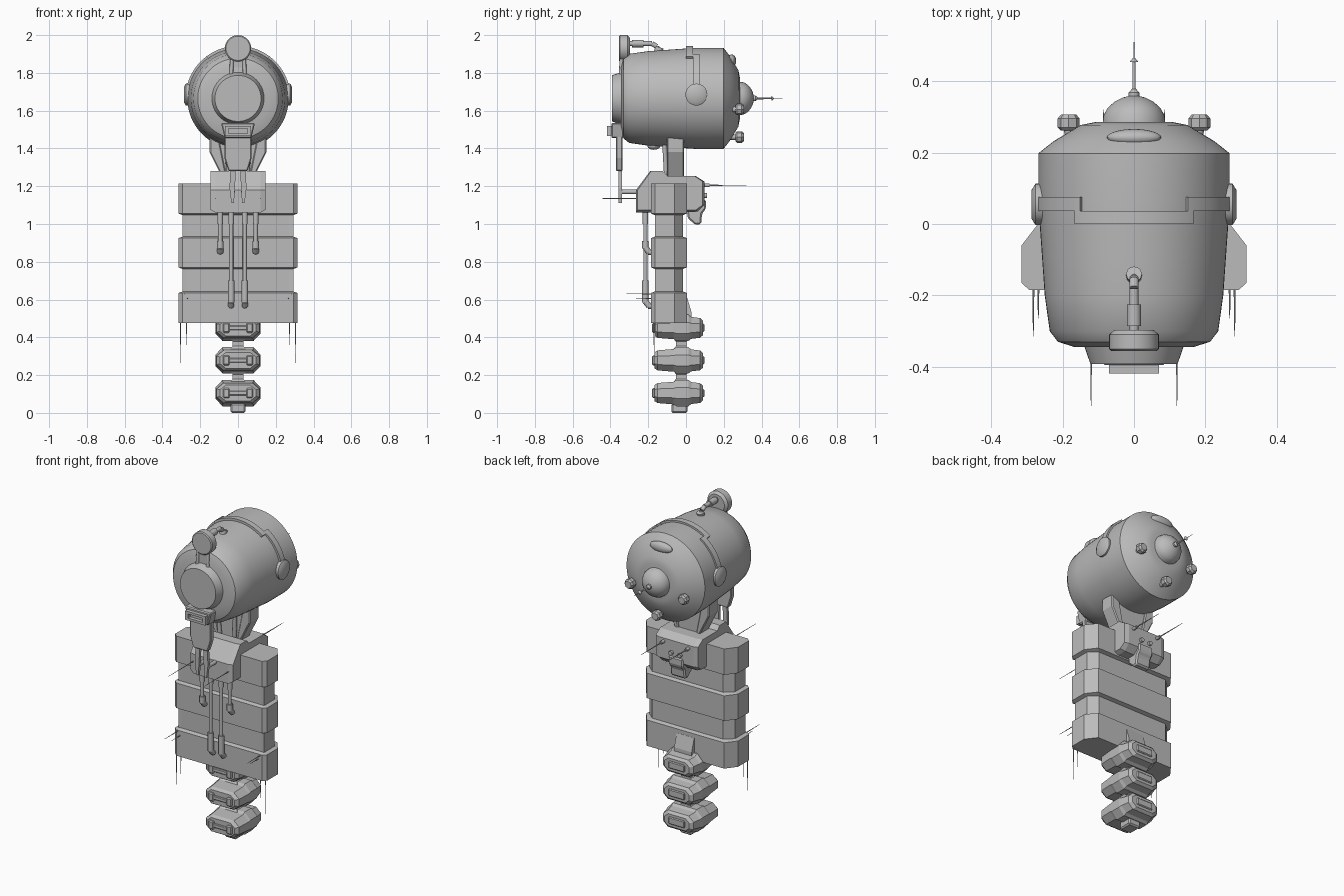
import bpy, bmesh, math
from mathutils import Vector

if "Cube" in bpy.data.objects:
    bpy.data.objects.remove(bpy.data.objects["Cube"])

mat = bpy.data.materials.new("metal grey")
mat.diffuse_color = (0.5, 0.5, 0.5, 1)
mat.use_nodes = True
mat.node_tree.nodes["Principled BSDF"].inputs["Base Color"].default_value = mat.diffuse_color


def finish(name, bm, smooth=False):
    bmesh.ops.recalc_face_normals(bm, faces=bm.faces)
    me = bpy.data.meshes.new(name)
    bm.to_mesh(me)
    bm.free()
    me.materials.append(mat)
    if smooth:
        me.polygons.foreach_set("use_smooth", [True] * len(me.polygons))
        me.set_sharp_from_angle(angle=math.radians(32))
    ob = bpy.data.objects.new(name, me)
    bpy.context.collection.objects.link(ob)
    return ob


def loft(name, rings, smooth=False):
    bm = bmesh.new()
    vs = [[bm.verts.new(p) for p in r] for r in rings]
    n = len(vs[0])
    for a, b in zip(vs, vs[1:]):
        for i in range(n):
            bm.faces.new((a[i], a[(i + 1) % n], b[(i + 1) % n], b[i]))
    bm.faces.new(vs[0])
    bm.faces.new(vs[-1])
    return finish(name, bm, smooth)


def prism(name, axis, pts, lo, hi, bevel=0):
    place = {"x": lambda a, b, c: (c, a, b), "y": lambda a, b, c: (a, c, b),
             "z": lambda a, b, c: (a, b, c)}[axis]
    ob = loft(name, [[place(a, b, c) for a, b in pts] for c in (lo, hi)])
    if bevel:
        m = ob.modifiers.new("bevel", "BEVEL")
        m.width, m.segments = bevel, 1
    return ob


def box(name, x0, x1, y0, y1, z0, z1, bevel=0):
    return prism(name, "z", [(x0, y0), (x1, y0), (x1, y1), (x0, y1)], z0, z1, bevel)


def mirrored(pts):
    return pts + [(-a, b) for a, b in reversed(pts)]


def lathe(name, prof, x=0, z=0, n=64):
    """Turn (y, radius) profile about an axis along y."""
    return loft(name, [[(x + r * math.cos(2 * math.pi * i / n), y,
                         z + r * math.sin(2 * math.pi * i / n)) for i in range(n)]
                       for y, r in prof], n > 8)


def rod(name, a, b, r0, r1=None, n=12):
    a, b = Vector(a), Vector(b)
    q = (b - a).to_track_quat("Z", "Y")
    rings = []
    for c, r in ((a, r0), (b, r0 if r1 is None else r1)):
        rings.append([c + q @ Vector((r * math.cos(2 * math.pi * i / n),
                                      r * math.sin(2 * math.pi * i / n), 0)) for i in range(n)])
    return loft(name, rings, n > 8)


def ellipsoid(name, c, s):
    bm = bmesh.new()
    bmesh.ops.create_uvsphere(bm, u_segments=24, v_segments=12, radius=1)
    for v in bm.verts:
        v.co = Vector([c[i] + v.co[i] * s[i] for i in range(3)])
    return finish(name, bm, True)


# barrel head, front lens plate and rear dome
HZ = 1.665
lathe("head_barrel", [(-.345, .165), (-.33, .213), (-.30, .236), (-.2, .25), (-.1, .257), (0, .264),
                      (.06, .268), (.198, .268), (.232, .225), (.277, .15), (.285, .11)], 0, HZ)
lathe("face_plate", [(-.392, .122), (-.375, .128), (-.34, .14)], 0, HZ)
lathe("rear_dome", [(.28, .088), (.305, .085), (.325, .074), (.342, .055), (.354, .032), (.36, .008)], 0, HZ)
lathe("antenna_knob", [(.35, .015), (.368, .015), (.378, .006)], 0, HZ, 12)
rod("antenna_rod", (0, .37, HZ), (0, .46, HZ), .005, .004)
rod("antenna_cone", (0, .453, HZ), (0, .465, HZ), .013, .003)
rod("antenna_tip", (0, .46, HZ), (0, .51, HZ), .002, .001, 6)
ellipsoid("rear_blister", (0, .242, HZ + .2), (.076, .024, .032))
ellipsoid("belly_bump", (0, -.17, HZ - .25), (.03, .035, .022))


# stepped strap over the head, ending in ear discs
def strap(name, y0, y1, a0, a1):
    rings = []
    for i in range(17):
        a = math.radians(a0 + (a1 - a0) * i / 16)
        rings.append([(r * math.sin(a), y, HZ + r * math.cos(a))
                      for r, y in ((.255, y0), (.278, y0), (.278, y1), (.255, y1))])
    loft(name, rings, True)


strap("strap_top", 0, .036, -36, 36)
for s in (-1, 1):
    strap("strap_step", 0, .075, 33 * s, 37 * s)
    strap("strap_side", .036, .075, 36 * s, 80 * s)
    rod("ear_disc", (.25 * s, .055, 1.685), (.276 * s, .055, 1.685), .058, n=32)
    rod("ear_cap", (.276 * s, .055, 1.685), (.287 * s, .055, 1.685), .058, .04, n=32)

# rear thruster knobs
for x, z in ((-.183, 1.607), (.183, 1.607), (0, 1.46)):
    rod("knob_stem", (x * .95, .23, z), (x, .27, z), .015)
    lathe("knob", [(.262, .022), (.27, .031), (.295, .031), (.306, .022)], x, z, 8)

# lamp on top with its hose
lathe("lamp", [(-.355, .064), (-.35, .07), (-.31, .07), (-.297, .055)], 0, 1.93, 32)
prism("lamp_neck", "y", mirrored([(.026, 1.76), (.03, 1.89)]), -.345, -.29)
for s in (-1, 1):
    rod("lamp_rail", (.032 * s, -.34, 1.89), (.037 * s, -.348, 1.76), .01)
path = [(0, -.3, 1.955), (0, -.18, 1.955), (0, -.155, 1.94), (0, -.145, 1.90)]
for a, b in zip(path, path[1:]):
    rod("lamp_hose", a, b, .013)
rod("hose_sleeve", (0, -.285, 1.955), (0, -.225, 1.955), .02)
rod("hose_socket", (0, -.15, 1.90), (0, -.14, 1.935), .022)

# chin box, hanging plate and prongs
prism("chin_box", "y", mirrored([(.07, 1.455), (.09, 1.535)]), -.395, -.33, .006)
box("chin_frame_top", -.07, .07, -.418, -.39, 1.505, 1.52)
box("chin_frame_bottom", -.07, .07, -.418, -.39, 1.465, 1.48)
for s in (-1, 1):
    box("chin_frame_side", s * .06 - .01, s * .06 + .01, -.418, -.39, 1.465, 1.52)
prism("chin_plate", "y", mirrored([(.05, 1.28), (.072, 1.35), (.072, 1.465)]), -.37, -.337, .005)
for s in (-1, 1):
    prism("prong", "y", [(s * x, z) for x, z in ((.012, 1.29), (.04, 1.29), (.045, 1.19),
                                                   (.035, 1.11), (.022, 1.11), (.016, 1.19))], -.358, -.34)
    rod("prong_link", (.028 * s, -.35, 1.17), (.028 * s, -.25, 1.17), .012)

# neck yoke
prism("neck_core", "y", mirrored([(.07, 1.2), (.075, 1.29), (.105, 1.43)]), -.095, -.02)
for s in (-1, 1):
    prism("neck_arm", "y", [(s * x, z) for x, z in ((.06, 1.25), (.085, 1.25), (.15, 1.38),
                                                      (.15, 1.46), (.1, 1.45))], -.1, -.01, .006)
    rod("neck_strut", (.05 * s, -.105, 1.26), (.06 * s, -.115, 1.44), .012)


# collar block and rear hanger
def collar_ring(x):
    return [(x, y, z) for y, z in ((-.265, 1.06), (-.265, 1.18), (-.19, 1.28), (-.125, 1.28), (-.1, 1.255),
                                   (.05, 1.255), (.097, 1.225), (.097, 1.1), (.06, 1.065))]


def collar_inner(x):
    return [(x, y * .95 - .004, max(1.075, min(z, 1.28))) for _, y, z in collar_ring(0)]


loft("collar_block", [collar_inner(-.145), collar_ring(-.118), collar_ring(.118), collar_inner(.145)])
prism("rear_hanger", "x", [(.0, 1.1), (.105, 1.13), (.105, 1.08), (.085, 1.055), (.08, 1.0), (.05, .995), (.01, 1.03)],
      -.05, .05, .008)
for s in (-1, 1):
    rod("collar_stud", (.085 * s, .09, 1.205), (.085 * s, .125, 1.205), .01)
    rod("collar_rear_spike", (.085 * s, .12, 1.205), (.085 * s, .32, 1.205), .004, .001, 6)
    rod("collar_front_spike", (.12 * s, -.25, 1.135), (.12 * s, -.51, 1.135), .003, .001, 6)
    rod("hanger_stud", (.03 * s, .08, 1.15), (.03 * s, .112, 1.15), .013)


# chest slab with three raised bands
def slab_ring(z, d):
    return [(x, y, z) for x, y in mirrored([(.265 - d, .005 - d), (.315 - d, -.06), (.315 - d, -.165),
                                            (.293 - d, -.185 + d)])]


steps = []
for lo, hi in ((.475, .635), (.77, .925), (1.055, 1.215)):
    steps += [(lo - .008, .022), (lo, 0), (hi, 0), (hi + .008, .022)]
loft("chest_slab", [slab_ring(z, d) for z, d in steps[1:-1]])
prism("slab_rear_wedge", "x", [(-.02, .61), (.006, .61), (.03, .53), (.03, .45), (-.02, .45)], -.06, .06)
for s in (-1, 1):
    rod("slab_long_spike", (.305 * s, -.165, .48), (.305 * s, -.165, .265), .003, .001, 6)
    rod("slab_short_spike", (.272 * s, -.17, .48), (.272 * s, -.17, .36), .003, .001, 6)
    rod("slab_front_spike", (.282 * s, -.18, .63), (.282 * s, -.315, .63), .003, .001, 6)
    rod("slab_front_spike", (.268 * s, -.18, .605), (.268 * s, -.265, .605), .003, .001, 6)

# hanging hoses on the front
for s in (-1, 1):
    for x, bottom, sleeve in ((.036, .565, .70), (.094, .85, .91)):
        y = -.215
        rod("hose", (x * s, y, 1.08), (x * s, y, bottom + .02), .011)
        rod("hose_sleeve", (x * s, y, sleeve), (x * s, y, bottom + .02), .017)
        rod("hose_bend", (x * s, y, bottom + .025), (x * s, y + .02, bottom), .016)
        rod("hose_foot", (x * s, y + .015, bottom), (x * s, -.16, bottom), .014)
        rod("hose_collar", (x * s, y, 1.07), (x * s, y, 1.0), .015)


# three tail vertebrae with connectors
def bone_ring(cz, y, w, h):
    pts = mirrored([(w * .68, -h), (w, -h * .42), (w, h * .42), (w * .68, h)])
    return [(x, y, cz + z) for x, z in pts]


for cz in (.105, .278, .45):
    loft("vertebra", [bone_ring(cz, *r) for r in
                      ((-.168, .095, .042), (-.15, .113, .053), (-.065, .12, .06), (-.05, .12, .07),
                       (.012, .12, .07), (.028, .116, .058), (.075, .105, .052), (.09, .085, .038))])
    box("front_bar", -.05, .05, -.177, -.16, cz - .012, cz + .012, .004)
    for s in (-1, 1):
        box("bar_end", s * .062 - .018, s * .062 + .018, -.18, -.155, cz - .026, cz + .026, .006)
    box("rear_plate", -.055, .055, .08, .097, cz - .022, cz + .022, .005)
for z0, z1 in ((.16, .225), (.335, .395)):
    m = (z0 + z1) / 2
    loft("tail_joint", [[(x * k, -.025 + y * k, z) for x, y in ((-.04, -.04), (.04, -.04), (.04, .04), (-.04, .04))]
                        for z, k in ((z0, 1.1), (m - .012, .7), (m + .012, .7), (z1, 1.1))])
box("tail_tip", -.04, .04, -.078, .008, 0, .05, .008)
